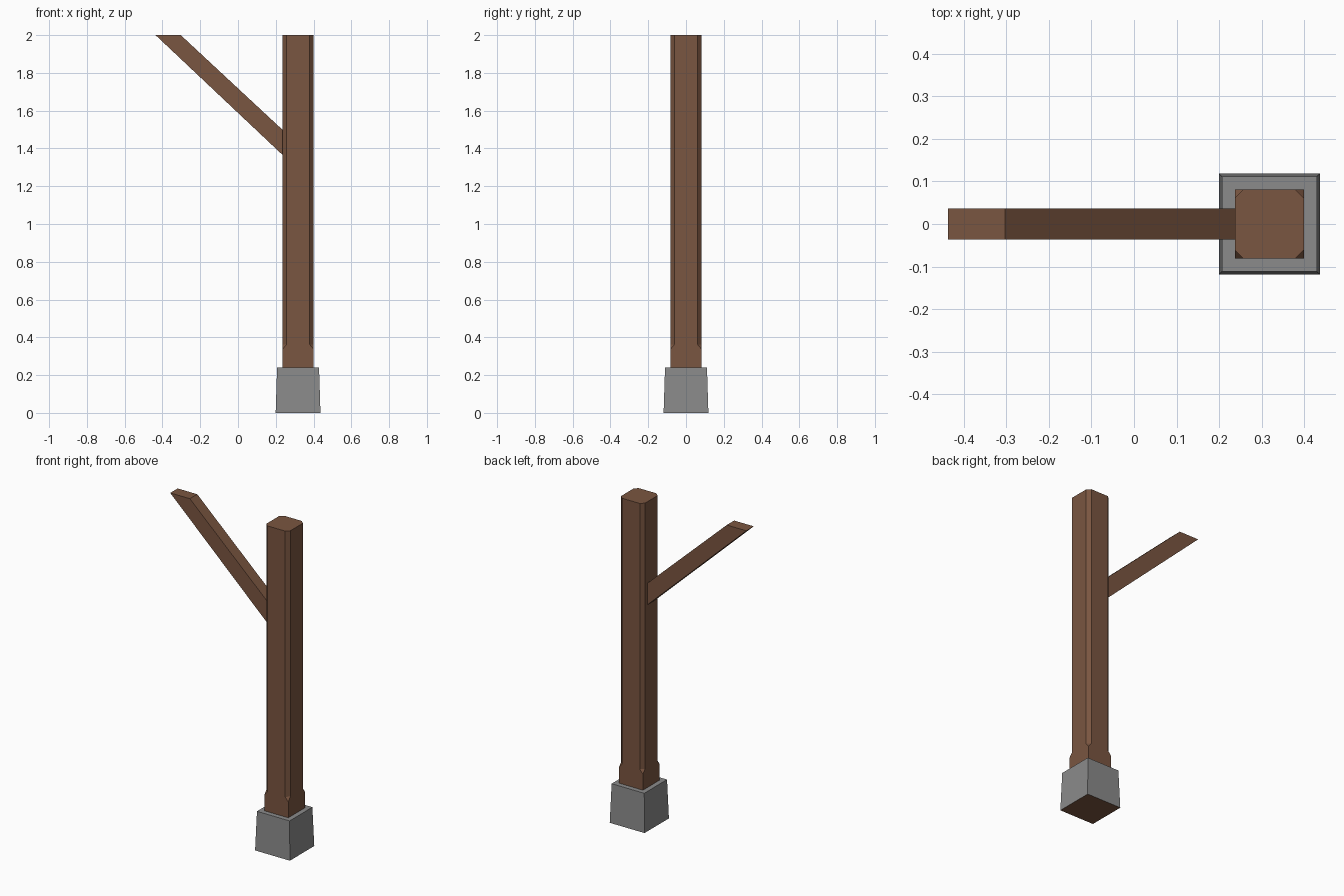
import bpy, bmesh, math

if "Cube" in bpy.data.objects:
    bpy.data.objects.remove(bpy.data.objects["Cube"])

PX = 0.318  # x of the post axis


def material(name, rgb):
    m = bpy.data.materials.new(name)
    m.diffuse_color = (*rgb, 1)
    m.use_nodes = True
    m.node_tree.nodes["Principled BSDF"].inputs["Base Color"].default_value = m.diffuse_color
    return m


wood = material("brown wood", (0.195, 0.092, 0.052))
stone = material("grey stone", (0.258, 0.258, 0.258))


def finish(bm, name, mats):
    bmesh.ops.remove_doubles(bm, verts=bm.verts, dist=1e-5)
    bmesh.ops.dissolve_limit(bm, angle_limit=math.radians(0.5),
                             verts=bm.verts, edges=bm.edges)
    bmesh.ops.recalc_face_normals(bm, faces=bm.faces)
    me = bpy.data.meshes.new(name)
    bm.to_mesh(me)
    bm.free()
    for m in mats:
        me.materials.append(m)
    ob = bpy.data.objects.new(name, me)
    bpy.context.collection.objects.link(ob)
    return ob


def loft(bm, rings):
    """Skin a list of equal-length point rings and cap both ends."""
    loops = [[bm.verts.new(p) for p in r] for r in rings]
    n = len(loops[0])
    for a, b in zip(loops, loops[1:]):
        for i in range(n):
            j = (i + 1) % n
            bm.faces.new((a[i], a[j], b[j], b[i]))
    bm.faces.new(loops[0][::-1])
    bm.faces.new(loops[-1])


def square(h, z):
    return [(PX + sx * h, sy * h, z)
            for sx, sy in ((-1, -1), (1, -1), (1, 1), (-1, 1))]


def chamfered(h, c, z):
    k = h - c
    return [(PX + x, y, z) for x, y in
            ((-k, -h), (k, -h), (h, -k), (h, k),
             (k, h), (-k, h), (-h, k), (-h, -k))]


# Tapered stone footing, with a brown underside
bm = bmesh.new()
loft(bm, [square(0.1186, 0), square(0.111, 0.24)])
footing = finish(bm, "stone_footing", [stone, wood])
for f in footing.data.polygons:
    f.material_index = 1 if f.normal.z < -0.9 else 0

# Post: square foot, then stopped chamfers running to the top
bm = bmesh.new()
loft(bm, [chamfered(0.0815, c, z) for c, z in
          ((0, 0.24), (0, 0.338), (0.021, 0.363), (0.021, 2.0))])
finish(bm, "post", [wood])

# Diagonal brace, cut level at the top and plumb against the post
bm = bmesh.new()
side = ((-0.4366, 2.0), (0.2365, 1.365), (0.2365, 1.498), (-0.303, 2.0))
loft(bm, [[(x, y, z) for x, z in side] for y in (-0.036, 0.036)])
finish(bm, "diagonal_brace", [wood])
